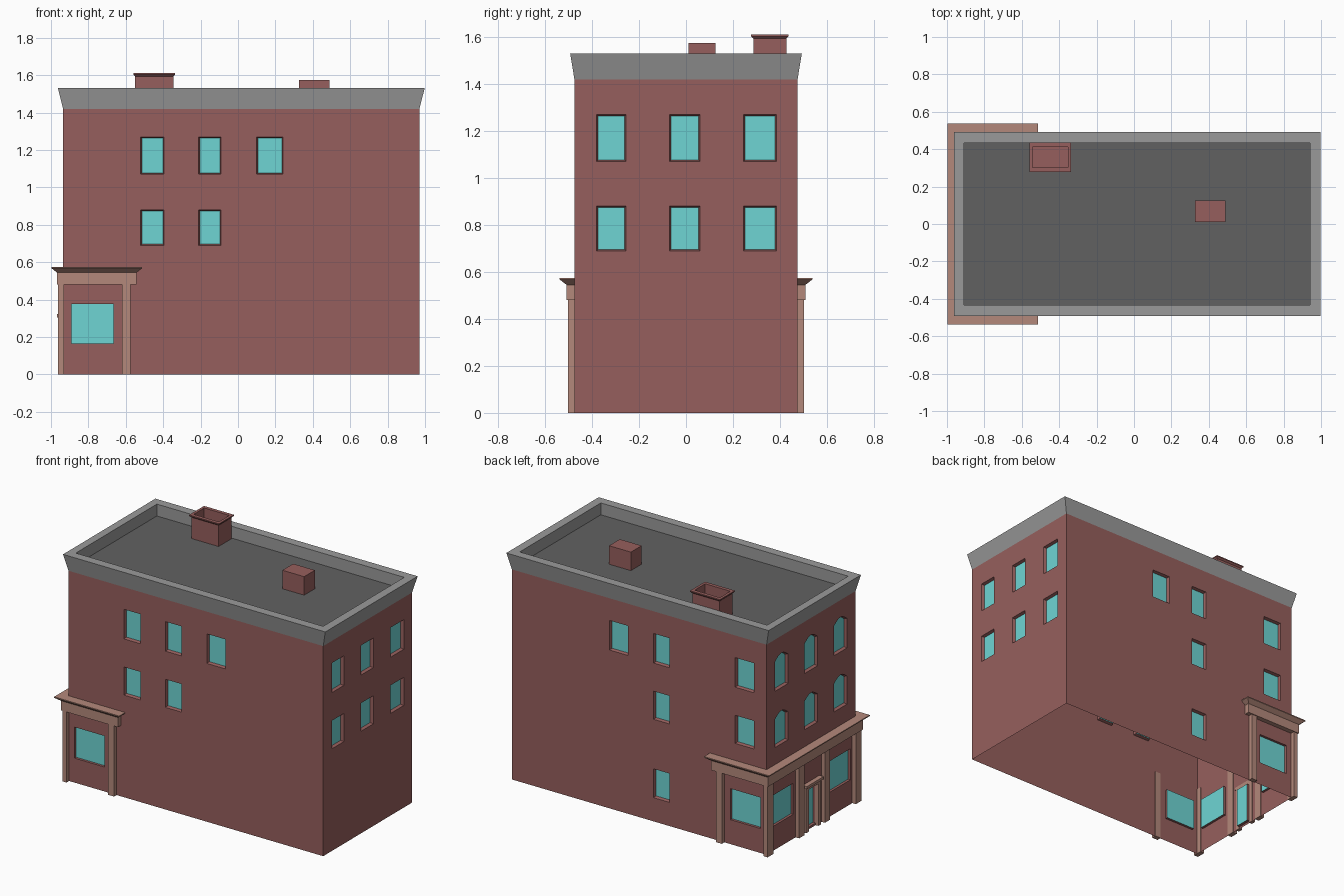
import bpy, bmesh, math

if "Cube" in bpy.data.objects:
    bpy.data.objects.remove(bpy.data.objects["Cube"])

X0, X1, Y, H = -0.935, 0.97, 0.475, 1.42   # wall planes and wall height


def mat(name, r, g, b):
    m = bpy.data.materials.new(name)
    lin = [((c / 255 + 0.055) / 1.055) ** 2.4 for c in (r, g, b)]
    m.diffuse_color = (*lin, 1)
    m.use_nodes = True
    m.node_tree.nodes["Principled BSDF"].inputs["Base Color"].default_value = m.diffuse_color
    return m


BRICK = mat("brick", 150, 95, 93)
STONE = mat("tan_stone", 180, 137, 123)
GREY = mat("grey_cornice", 154, 154, 154)
ROOF = mat("dark_roof", 97, 97, 97)
GLASS = mat("teal_glass", 110, 213, 212)


def finish(name, bm, *mats):
    bmesh.ops.recalc_face_normals(bm, faces=bm.faces)
    me = bpy.data.meshes.new(name)
    bm.to_mesh(me)
    bm.free()
    for m in mats:
        me.materials.append(m)
    ob = bpy.data.objects.new(name, me)
    bpy.context.collection.objects.link(ob)
    return ob


def add_box(bm, x0, x1, y0, y1, z0, z1):
    vs = bmesh.ops.create_cube(bm, size=1)["verts"]
    for v in vs:
        v.co = (x1 if v.co.x > 0 else x0, y1 if v.co.y > 0 else y0, z1 if v.co.z > 0 else z0)


def loft(bm, loops, closed=True):
    """Bridge successive point loops with quads; returns the vertex rings."""
    rings = [[bm.verts.new(p) for p in loop] for loop in loops]
    n = len(rings[0])
    for a, b in zip(rings, rings[1:]):
        for i in range(n if closed else n - 1):
            j = (i + 1) % n
            bm.faces.new((a[i], a[j], b[j], b[i]))
    return rings


def rect(x0, x1, y0, y1, z):
    return [(x0, y0, z), (x1, y0, z), (x1, y1, z), (x0, y1, z)]


# Window cutters: u runs along the wall, d points out of it
PLACE = {
    "front": lambda u, z, d: (u, -Y - d, z),
    "back": lambda u, z, d: (u, Y + d, z),
    "right": lambda u, z, d: (X1 + d, u, z),
    "left": lambda u, z, d: (X0 - d, u, z),
}


def add_cutter(bm, side, u0, u1, z0, z1, depth=0.02, taper=0.006, arch=0.0):
    loops = []
    for d, t in ((0.02, -taper), (-depth, taper)):
        a, b, lo, hi = u0 + t, u1 - t, z0 + t, z1 - t
        pts = [(a, lo), (b, lo), (b, hi)]
        if arch:
            for i in range(1, 6):
                k = i / 6
                pts.append((b + (a - b) * k, hi + arch * math.sin(math.pi * k)))
        pts.append((a, hi))
        loops.append([PLACE[side](u, z, d) for u, z in pts])
    r = loft(bm, loops)
    bm.faces.new(r[0])
    bm.faces.new(r[1])


cut = bmesh.new()
LOW, TOP, GROUND = (0.69, 0.88), (1.07, 1.27), (0.16, 0.355)
A, B, C, D = (-0.52, -0.395), (-0.21, -0.09), (0.10, 0.24), (-0.84, -0.70)
for u, z in ((A, LOW), (A, TOP), (B, LOW), (B, TOP), (C, TOP)):
    add_cutter(cut, "front", *u, *z)
for u, z in ((D, LOW), (D, TOP), (B, GROUND), (B, LOW), (B, TOP), (C, TOP)):
    add_cutter(cut, "back", *u, *z)
for u in ((-0.38, -0.255), (-0.07, 0.06), (0.245, 0.385)):
    for z in (LOW, TOP):
        add_cutter(cut, "right", *u, *z)
for c in (-0.315, 0, 0.315):
    for z in (LOW, TOP):
        add_cutter(cut, "left", c - 0.07, c + 0.07, *z, arch=0.035)
# Shop windows and door
for side, u in (("front", (-0.89, -0.665)), ("back", (-0.89, -0.665)),
                ("left", (-0.42, -0.19)), ("left", (0.19, 0.42))):
    add_cutter(cut, side, *u, 0.165, 0.375, depth=0.017, taper=0)
add_cutter(cut, "left", -0.05, 0.05, 0.015, 0.285, taper=0)
cutter = finish("window_cutter", cut)
cutter.hide_render = True

# Brick walls with recessed glass, open at top and bottom
bm = bmesh.new()
add_box(bm, X0, X1, -Y, Y, 0, H)
walls = finish("brick_walls", bm, BRICK, GLASS)
mod = walls.modifiers.new("windows", "BOOLEAN")
mod.operation, mod.solver, mod.object = "DIFFERENCE", "EXACT", cutter
bpy.context.view_layer.update()
ev = walls.evaluated_get(bpy.context.evaluated_depsgraph_get())
bm = bmesh.new()
bm.from_mesh(ev.to_mesh())
ev.to_mesh_clear()
walls.modifiers.clear()
bpy.data.objects.remove(cutter)
caps = [f for f in bm.faces
        if all(v.co.z < 1e-4 for v in f.verts) or all(v.co.z > H - 1e-4 for v in f.verts)]
bmesh.ops.delete(bm, geom=caps, context="FACES_ONLY")
mid, half = (X0 + X1) / 2, (X1 - X0) / 2
for f in bm.faces:
    c = f.calc_center_median()
    depth = max(abs(c.x - mid) - half, abs(c.y) - Y)
    f.material_index = 1 if depth < -0.015 else 0
bm.to_mesh(walls.data)
bm.free()

# Flared parapet and flat roof
bm = bmesh.new()
loft(bm, [rect(X0, X1, -Y, Y, H),
          rect(X0 - 0.028, X1 + 0.028, -0.493, 0.493, 1.53),
          rect(-0.91, 0.94, -0.433, 0.433, 1.53),
          rect(-0.91, 0.94, -0.433, 0.433, 1.45)])
finish("parapet", bm, GREY)
bm = bmesh.new()
bm.faces.new([bm.verts.new(p) for p in rect(-0.91, 0.94, -0.433, 0.433, 1.45)])
roof = finish("roof_deck", bm, ROOF)
if roof.data.polygons[0].normal.z < 0:
    roof.data.flip_normals()

# Hollow chimney with flared rim, and roof hatch
bm = bmesh.new()
cx, cy = -0.448, 0.357
levels = ((0.102, 0.07, 1.45), (0.102, 0.07, 1.593), (0.112, 0.08, 1.603), (0.112, 0.08, 1.61),
          (0.094, 0.056, 1.61), (0.094, 0.056, 1.53))
r = loft(bm, [rect(cx - a, cx + a, cy - b, cy + b, z) for a, b, z in levels])
bm.faces.new(r[-1])
finish("chimney", bm, BRICK)
bm = bmesh.new()
add_box(bm, 0.325, 0.488, 0.01, 0.125, 1.45, 1.575)
finish("roof_hatch", bm, BRICK)

# Shop cornice: stepped profile wrapped round three sides
bm = bmesh.new()
XR = -0.575
profile = ((0, 0.48), (0.033, 0.48), (0.033, 0.545), (0.04, 0.55),
           (0.063, 0.568), (0.063, 0.575), (0, 0.575))
loft(bm, [[(XR + d, -Y, z), (XR + d, -Y - d, z), (X0 - d, -Y - d, z),
           (X0 - d, Y + d, z), (XR + d, Y + d, z), (XR + d, Y, z)] for d, z in profile],
     closed=False)
finish("shop_cornice", bm, STONE)

# Shop pilasters, mirrored in y
bm = bmesh.new()
for s in (-1, 1):
    for x0, x1, ya, yb in ((-0.962, -0.93, 0.44, 0.502),
                           (-0.62, -0.575, 0.47, 0.502),
                           (-0.962, -0.93, 0.11, 0.165)):
        add_box(bm, x0, x1, min(s * ya, s * yb), max(s * ya, s * yb), 0, 0.482)
finish("shop_pilasters", bm, STONE)

# Door surround
bm = bmesh.new()
for s in (-1, 1):
    add_box(bm, -0.955, -0.93, s * 0.065 - 0.015, s * 0.065 + 0.015, 0, 0.285)
add_box(bm, -0.955, -0.93, -0.08, 0.08, 0.285, 0.305)
add_box(bm, -0.967, -0.93, -0.09, 0.09, 0.305, 0.322)
finish("door_surround", bm, STONE)
